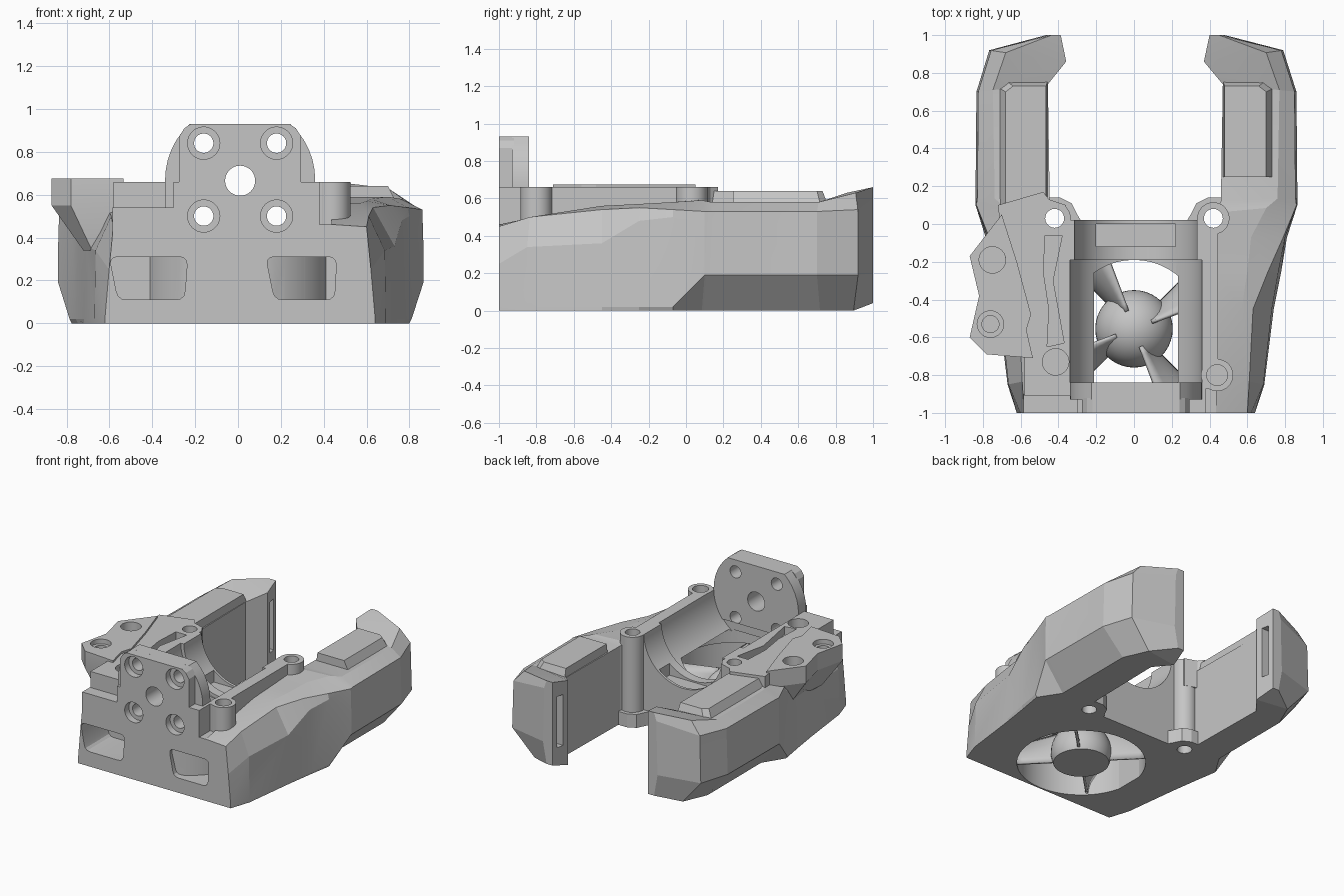
import bpy, bmesh, math
from mathutils import Matrix, Vector

cube = bpy.data.objects.get("Cube")
if cube:
    bpy.data.objects.remove(cube)

grey = bpy.data.materials.new("plain grey")
grey.use_nodes = True
colour = (0.56, 0.56, 0.56, 1)
grey.diffuse_color = colour
grey.node_tree.nodes["Principled BSDF"].inputs["Base Color"].default_value = colour


def finish(name, bm):
    bmesh.ops.recalc_face_normals(bm, faces=bm.faces)
    mesh = bpy.data.meshes.new(name)
    bm.to_mesh(mesh)
    bm.free()
    mesh.materials.append(grey)
    obj = bpy.data.objects.new(name, mesh)
    bpy.context.collection.objects.link(obj)
    return obj


def loft(name, rings):
    """Skin matching rings of points and cap both ends."""
    bm = bmesh.new()
    rows = [[bm.verts.new(p) for p in ring] for ring in rings]
    n = len(rows[0])
    for a, b in zip(rows, rows[1:]):
        for i in range(n):
            k = (i + 1) % n
            bm.faces.new((a[i], a[k], b[k], b[i]))
    bm.faces.new(rows[0])
    bm.faces.new(rows[-1])
    return finish(name, bm)


def prism(name, pts, z0, z1):
    return loft(name, [[(x, y, z) for x, y in pts] for z in (z0, z1)])


def front_prism(name, pts, y0, y1):
    return loft(name, [[(x, y, z) for x, z in pts] for y in (y0, y1)])


def box(name, x0, x1, y0, y1, z0, z1):
    return prism(name, [(x0, y0), (x1, y0), (x1, y1), (x0, y1)], z0, z1)


def circle(cx, cy, r, n=48):
    return [(cx + r * math.cos(math.tau * i / n), cy + r * math.sin(math.tau * i / n)) for i in range(n)]


def rounded(pts, d):
    """Replace each corner with a short curve of four points."""
    out = []
    for i, p in enumerate(pts):
        p = Vector(p)
        a = p + (Vector(pts[i - 1]) - p).normalized() * d
        b = p + (Vector(pts[(i + 1) % len(pts)]) - p).normalized() * d
        out += [tuple(a * (1 - t) ** 2 + p * 2 * t * (1 - t) + b * t * t) for t in (0, .33, .67, 1)]
    return out


def rod(name, x, y, r, z0, z1):
    return prism(name, circle(x, y, r), z0, z1)


def front_rod(name, x, z, r, y0, y1):
    return front_prism(name, circle(x, z, r), y0, y1)


def cut(targets, cutters):
    for target in targets:
        bpy.context.view_layer.objects.active = target
        for cutter in cutters:
            mod = target.modifiers.new("cut", "BOOLEAN")
            mod.operation = "DIFFERENCE"
            mod.solver = "EXACT"
            mod.object = cutter
            bpy.ops.object.modifier_apply(modifier=mod.name)
    for cutter in cutters:
        bpy.data.objects.remove(cutter)


# Side ducts: yi yo xi xb xo zb zc xm zm xt zt xr zr for each station
stations = [
    (-1, -1, .435, .64, .64, 0, .02, .62, .25, .6, .45, .45, .46),
    (-.8, -.85, .435, .69, .69, 0, .02, .685, .34, .61, .5, .5, .5),
    (-.45, -.45, .435, .74, .74, 0, .02, .73, .36, .63, .54, .57, .56),
    (-.25, -.25, .435, .77, .78, 0, .02, .765, .48, .71, .55, .6, .57),
    (-.07, -.07, .435, .8, .81, 0, .02, .8, .5, .79, .54, .62, .58),
    (.06, .1, .435, .7, .865, 0, .19, .865, .36, .86, .53, .7, .59),
    (.12, .14, .46, .7, .865, 0, .19, .86, .36, .855, .53, .76, .58),
    (.74, .7, .47, .7, .86, 0, .19, .855, .36, .85, .53, .77, .58),
    (.86, .92, .37, .62, .79, 0, .19, .785, .36, .78, .54, .7, .63),
    (1, 1, .4, .45, .48, .04, .2, .475, .36, .47, .6, .45, .66),
]


def duct_ring(side, yi, yo, xi, xb, xo, zb, zc, xm, zm, xt, zt, xr, zr):
    pts = [(xi, zb), (xb, zb), (xo, zc), (xm, zm), (xt, zt), (xr, zr), (xi, zr)]
    return [(side * x, yi + (yo - yi) * (x - xi) / (xo - xi), z) for x, z in pts]


ducts = []
for side, label in ((1, "left"), (-.97, "right")):
    duct = loft(label + "_duct", [duct_ring(side, *s) for s in stations])
    slot = box("slot_cutter", side * .3, side * .47, .905, .96, .16, .54)
    cut([duct], [slot])
    ducts.append(duct)
    # Raised ridge along the arm
    y0 = .25 if side > 0 else .1
    low = [(.47, y0), (.74, y0), (.74, .72), (.7, .76), (.47, .76)]
    high = [(.48, y0), (.7, y0), (.7, .7), (.66, .73), (.48, .73)]
    loft(label + "_arm_ridge", [[(side * x, y, z) for x, y in ring] for ring, z in ((low, .56), (high, .64))])

# Central body and front wall
body = box("central_body", -.45, .445, -.87, .02, 0, .66)
lower_front = box("lower_front", -.45, .445, -1, -.85, 0, .46)
front_band = box("front_band", -.585, .28, -1, -.9, .4, .54)
mount_web = box("mount_web", -.3, .38, -1, -.84, .46, .66)

# Motor mount: round flange with a narrower plate in front
mx, mz, mr = .01, .67, .35
angles = [0, 8, 16, 24, 32, 40, 48]
arc = [(mx + mr * math.cos(math.radians(a)), mz + mr * math.sin(math.radians(a))) for a in angles]
arc += [(2 * mx - x, z) for x, z in reversed(arc)]
flange = front_prism("motor_flange", arc + [(mx - mr, .5), (mx + mr, .5)], -.93, -.84)
half = [(.23, .93), (.26, .91), (.285, .87), (.285, .46)]
mount = front_prism("motor_mount", [(mx + x, z) for x, z in half] + [(mx - x, z) for x, z in reversed(half)],
                    -1, -.92)

# Motor cradle and fan opening
cut([body], [front_rod("cradle_cutter", mx, mz, mr, -.85, -.19),
             front_rod("rear_cutter", mx, mz, .325, -.2, .2),
             box("notch_cutter", -.2, .22, -.12, 0, .335, .7)])
fan = (0, -.555)
cut([body, lower_front], [rod("fan_cutter", *fan, .435, -.1, .3), rod("throat_cutter", *fan, .365, .2, .4)])

# Front vents, closed off by the fan ring
vents = []
for shape in ([(-.56, .11), (-.25, .11), (-.235, .31), (-.6, .31)],
              [(.17, .11), (.45, .11), (.46, .31), (.13, .31)]):
    vent = front_prism("vent_cutter", rounded(shape, .04), -1.1, -.72)
    cut([vent], [rod("ring_cutter", *fan, .443, -.1, .5)])
    vents.append(vent)
cut([body, lower_front] + ducts, vents)

# Screw holes with counterbores and centre shaft hole
drills = [front_rod("shaft_cutter", mx, mz - .005, .07, -1.1, -.8)]
for sx in (-1, 1):
    for sz in (-1, 1):
        x, z = mx + sx * .17, mz + sz * .17
        drills += [front_rod("screw_cutter", x, z, .045, -1.1, -.8),
                   front_rod("counterbore_cutter", x, z, .075, -1.1, -.95)]
cut([mount, flange, mount_web, lower_front, front_band, body], drills)

# Rear bosses with feet, drilled right through
bosses = []
for side, label in ((1, "left"), (-1, "right")):
    bosses.append(rod(label + "_rear_boss", side * .42, .03, .085, 0, .66))
    foot = [(.27, 0), (.3, .05), (.33, .11), (.39, .14), (.46, .14), (.46, 0)]
    bosses.append(prism(label + "_boss_foot", [(side * x, y) for x, y in foot], 0, .1))
front_boss = rod("front_boss", .44, -.8, .085, .4, .66)
cut([front_boss, body], [rod("boss_cutter", .44, -.8, .055, .52, .7)])

# Upper deck and side platform on the right
deck = prism("right_deck", [(-.36, -.85), (-.3, -.85), (-.3, -.91), (-.58, -.91), (-.58, -.6), (-.7, -.1),
                            (-.72, .1), (-.48, .17), (-.45, .13), (-.36, .1)], .45, .66)
outline = [(-.7, .05), (-.62, -.2), (-.545, -.48), (-.57, -.56), (-.535, -.71),
           (-.78, -.69), (-.87, -.6), (-.82, -.38), (-.87, -.17)]
root = [(-.6 + (x + .6) * .45, y * .9 - .03) for x, y in outline]
platform = loft("side_platform", [[(x, y, z) for x, y in ring] for ring, z in
                                  ((root, .34), (outline, .55), (outline, .675))])
cut([platform], [rod("hole_cutter", -.75, -.19, .07, .57, .8),
                 rod("hole_cutter", -.76, -.53, .07, .64, .8),
                 rod("hole_cutter", -.76, -.53, .045, .57, .8)])
slot_shape = [(-.47, -.06), (-.38, -.06), (-.43, -.3), (-.37, -.63), (-.46, -.65), (-.45, -.45), (-.48, -.25)]
cut([deck, body], [rod("hole_cutter", -.415, -.73, .07, .58, .8),
                   prism("slot_cutter", slot_shape, .6, .8)])
cut(bosses + ducts + [body, deck],
    [rod("bolt_cutter", s * .42, .03, .05, -.1, .8) for s in (1, -1)])

# Fan hub: dome with a flat base
bm = bmesh.new()
bmesh.ops.create_uvsphere(bm, u_segments=40, v_segments=24, radius=.205,
                          matrix=Matrix.Translation((*fan, .08)))
bmesh.ops.bisect_plane(bm, geom=bm.verts[:] + bm.edges[:] + bm.faces[:],
                       plane_co=(0, 0, 0), plane_no=(0, 0, -1), clear_outer=True)
bmesh.ops.holes_fill(bm, edges=[e for e in bm.edges if e.is_boundary])
finish("fan_hub", bm)

# Swept stator blades
for k in range(4):
    bm = bmesh.new()
    grid = []
    for i in range(9):
        r = .1 + .335 * i / 8
        row = []
        for j in range(7):
            t = j / 6
            a = math.radians(45 + 90 * k - 25 * t * t)
            row.append(bm.verts.new((fan[0] + r * math.cos(a), fan[1] + r * math.sin(a), .012 + .26 * t)))
        grid.append(row)
    for a, b in zip(grid, grid[1:]):
        for j in range(6):
            bm.faces.new((a[j], b[j], b[j + 1], a[j + 1]))
    blade = finish("stator_blade", bm)
    solid = blade.modifiers.new("thickness", "SOLIDIFY")
    solid.thickness = .018
    solid.offset = 0

# Crisp edges, smooth curves
bpy.ops.object.select_all(action="DESELECT")
for obj in bpy.context.collection.objects:
    if obj.type == "MESH" and grey.name in obj.data.materials:
        obj.select_set(True)
        bpy.context.view_layer.objects.active = obj
bpy.ops.object.shade_smooth_by_angle(angle=math.radians(12))
